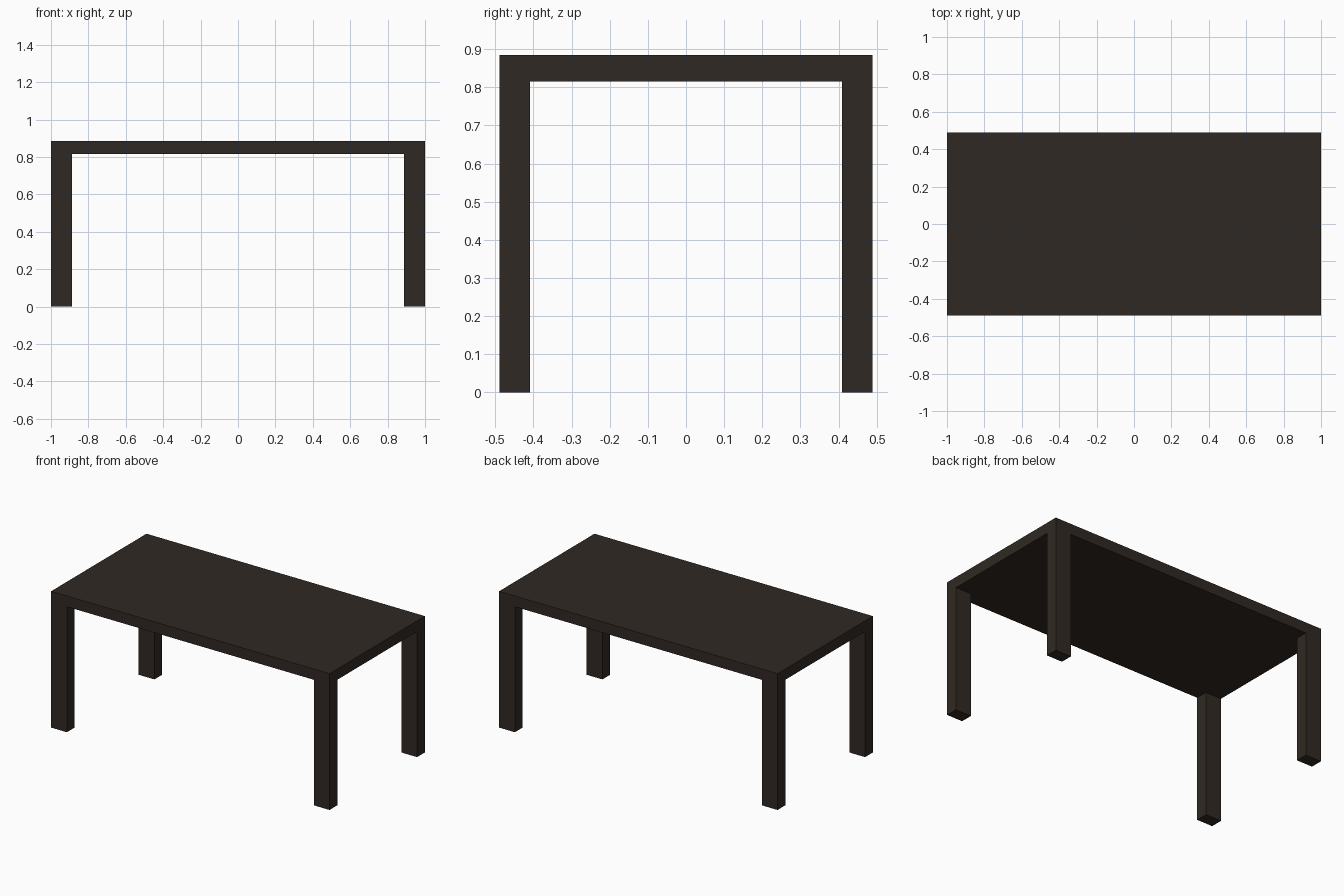
import bpy

if "Cube" in bpy.data.objects:
    bpy.data.objects.remove(bpy.data.objects["Cube"])

HALF_X, HALF_Y = 1.0, 0.489
TOP_Z, UNDER_Z = 0.885, 0.815
LEG_X, LEG_Y = 0.113, 0.08

wood = bpy.data.materials.new("dark_wood")
wood.diffuse_color = (0.03, 0.022, 0.017, 1)
wood.use_nodes = True
wood.node_tree.nodes["Principled BSDF"].inputs["Base Color"].default_value = wood.diffuse_color


def box(name, lo, hi):
    centre = [(a + b) / 2 for a, b in zip(lo, hi)]
    bpy.ops.mesh.primitive_cube_add(size=1, location=centre)
    ob = bpy.context.object
    ob.name = name
    ob.scale = [b - a for a, b in zip(lo, hi)]
    bpy.ops.object.transform_apply(location=False, rotation=False, scale=True)
    ob.data.materials.append(wood)
    return ob


# Flat slab top
box("table_top", (-HALF_X, -HALF_Y, UNDER_Z), (HALF_X, HALF_Y, TOP_Z))

# Four corner legs, flush with the slab edges
for side, x in (("left", -HALF_X), ("right", HALF_X - LEG_X)):
    for end, y in (("front", -HALF_Y), ("back", HALF_Y - LEG_Y)):
        box(f"{end}_{side}_leg", (x, y, 0), (x + LEG_X, y + LEG_Y, UNDER_Z))
